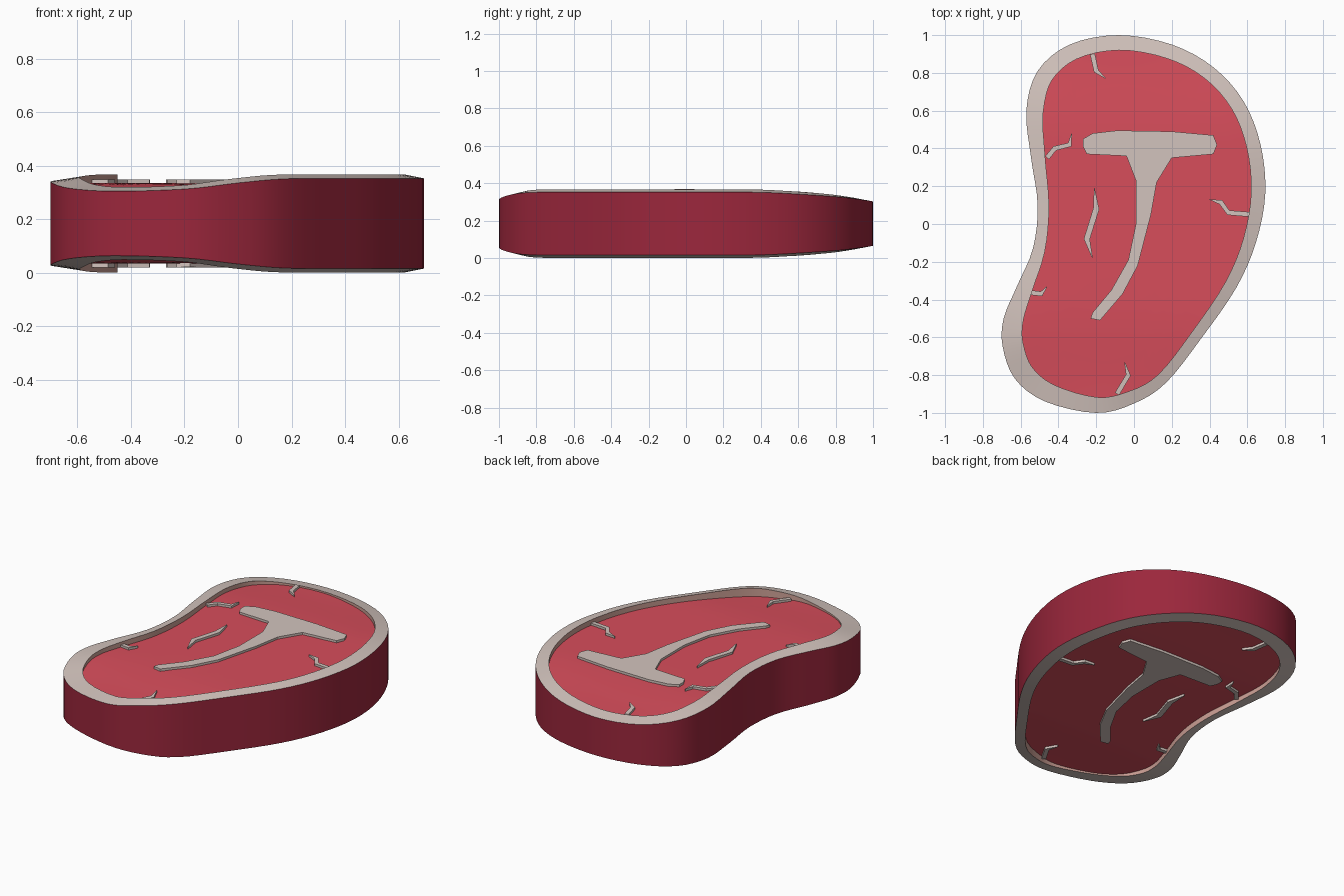
import bpy, bmesh, math
from mathutils import Vector

if "Cube" in bpy.data.objects:
    bpy.data.objects.remove(bpy.data.objects["Cube"], do_unlink=True)

HEIGHT = 0.367
MID = HEIGHT / 2


def make_material(name, color):
    mat = bpy.data.materials.new(name)
    mat.use_nodes = True
    rgba = (*color, 1)
    mat.diffuse_color = rgba
    mat.node_tree.nodes["Principled BSDF"].inputs["Base Color"].default_value = rgba
    return mat


side_red = make_material("dark red side", (0.33, 0.02, 0.045))
meat_red = make_material("meat red", (0.68, 0.075, 0.105))
fat_cream = make_material("fat cream", (0.65, 0.55, 0.51))
fat_pink = make_material("fat pink", (0.62, 0.36, 0.31))


def finish(name, bm, materials, smooth=True):
    """Turn an upper half into an object mirrored about the mid plane."""
    bmesh.ops.recalc_face_normals(bm, faces=bm.faces)
    # Open sheets must face up or outward
    mesh = bpy.data.meshes.new(name)
    bm.to_mesh(mesh)
    bm.free()
    obj = bpy.data.objects.new(name, mesh)
    bpy.context.collection.objects.link(obj)
    obj.location.z = MID
    for mat in materials:
        mesh.materials.append(mat)
    mirror = obj.modifiers.new("both faces", "MIRROR")
    mirror.use_axis = (False, False, True)
    if smooth:
        bpy.ops.object.select_all(action="DESELECT")
        obj.select_set(True)
        bpy.context.view_layer.objects.active = obj
        bpy.ops.object.shade_smooth_by_angle(angle=math.radians(30))
    return obj


def closed_spline(points, steps):
    """Catmull-Rom samples through a closed loop of points."""
    pts = [Vector(p) for p in points]
    n = len(pts)
    out = []
    for i in range(n):
        a, b, c, d = (pts[(i + k) % n] for k in (-1, 0, 1, 2))
        for s in range(steps):
            t = s / steps
            out.append((2 * b + (c - a) * t + (2 * a - 5 * b + 4 * c - d) * t ** 2
                        + (3 * b - a - 3 * c + d) * t ** 3) / 2)
    return out


def meat_height(y):
    t = min(1, max(0, (abs(y) - 0.45) / 0.5))
    return 0.334 - 0.027 * t * t * (3 - 2 * t)


# Outline: x, y, height of the outer edge, width of the fat rim
OUTLINE = [
    (-.2, -1, .312, .083), (0, -.95, .335, .07), (.17, -.84, .35, .06),
    (.36, -.6, .352, .06), (.54, -.34, .352, .065), (.645, -.1, .352, .07),
    (.695, .16, .352, .075), (.67, .42, .35, .075), (.58, .65, .338, .075),
    (.42, .83, .325, .075), (.2, .95, .31, .078), (-.08, 1, .302, .08),
    (-.34, .95, .308, .085), (-.51, .81, .325, .09), (-.57, .6, .34, .09),
    (-.545, .35, .348, .075), (-.51, .1, .352, .06), (-.535, -.13, .352, .065),
    (-.62, -.33, .35, .085), (-.69, -.5, .343, .105), (-.695, -.65, .335, .11),
    (-.63, -.82, .315, .11), (-.47, -.94, .304, .1),
]
samples = closed_spline(OUTLINE, 4)
count = len(samples)
outer, inner = [], []
for i, p in enumerate(samples):
    along = (samples[(i + 1) % count] - samples[i - 1]).to_2d().normalized()
    inward = Vector((-along.y, along.x)) * p[3]
    outer.append(Vector((p[0], p[1], p[2])))
    inner.append(Vector((p[0] + inward.x, p[1] + inward.y, p[2] + 0.015)))


def add_loops(bm, loops):
    """Bridge successive closed loops; each loop pair gets its own slot."""
    rings = [[bm.verts.new((v.x, v.y, v.z - MID)) for v in loop] for loop in loops]
    for slot, (a, b) in enumerate(zip(rings, rings[1:])):
        for i in range(len(a)):
            j = (i + 1) % len(a)
            bm.faces.new((a[i], a[j], b[j], b[i])).material_index = slot
    return rings


# Steak side, fat rim and the inner lip of the rim
bm = bmesh.new()
middle = [Vector((v.x, v.y, MID)) for v in outer]
lip = [Vector((v.x, v.y, meat_height(v.y) - 0.01)) for v in inner]
add_loops(bm, [middle, outer, inner, lip])
finish("side_and_fat_rim", bm, [side_red, fat_cream, fat_pink])

# Recessed meat surface, gently dropping toward both ends
bm = bmesh.new()
centre = Vector((-0.06, 0.0))
loops = []
for scale in (1, 0.9, 0.8, 0.65, 0.5, 0.25):
    ring = [centre.lerp(v.to_2d(), scale) for v in inner]
    loops.append([Vector((v.x, v.y, meat_height(v.y))) for v in ring])
rings = add_loops(bm, loops)
for face in bm.faces:
    face.material_index = 0
bm.faces.new(rings[-1])
finish("meat_surface", bm, [meat_red])


def raised_plate(name, outlines, lift):
    """Solid plates standing a little above the meat."""
    bm = bmesh.new()
    for outline in outlines:
        top = [Vector((x, y, meat_height(y) + lift)) for x, y in outline]
        base = [Vector((x, y, meat_height(y) - 0.02)) for x, y in outline]
        rings = add_loops(bm, [base, top])
        bm.faces.new(rings[1])
        bm.faces.new(rings[0][::-1])
    for face in bm.faces:
        face.material_index = 0
    finish(name, bm, [fat_cream], smooth=False)


# T-shaped bone
BONE = [
    (-.27, .45), (-.22, .48), (-.09, .495), (.2, .49), (.42, .47), (.44, .42),
    (.42, .37), (.2, .35), (.12, .22), (.09, .05), (.02, -.22), (-.06, -.37),
    (-.18, -.51), (-.23, -.5), (-.22, -.47), (-.12, -.35), (-.03, -.19),
    (.01, 0), (.01, .23), (-.04, .36), (-.25, .37), (-.27, .41),
]
raised_plate("bone", [BONE], 0.014)


def streak(path, half_width, both_ends=False):
    """Outline of a bent streak that tapers to a point."""
    pts = [Vector(p) for p in path]
    last = len(pts) - 1
    left, right = [], []
    for i, p in enumerate(pts):
        along = (pts[min(i + 1, last)] - pts[max(i - 1, 0)]).normalized()
        w = half_width * (1 if i < last else 0.1)
        if both_ends and i == 0:
            w = half_width * 0.1
        across = Vector((-along.y, along.x)) * w
        left.append(p + across)
        right.append(p - across)
    return [tuple(v) for v in right + left[::-1]]


# Marbling streaks, most growing in from the rim
EDGE_STREAKS = [
    [(-.22, .9), (-.2, .81), (-.15, .77)],
    [(-.46, .35), (-.42, .4), (-.34, .42), (-.33, .48)],
    [(.62, .05), (.5, .06), (.46, .115), (.4, .13)],
    [(-.57, -.36), (-.49, -.37), (-.46, -.33)],
    [(-.09, -.9), (-.03, -.8), (-.05, -.73)],
]
streaks = [streak(path, 0.013) for path in EDGE_STREAKS]
streaks.append(streak([(-.21, .19), (-.2, .08), (-.25, -.08), (-.22, -.18)], 0.016, True))
raised_plate("marbling", streaks, 0.014)
